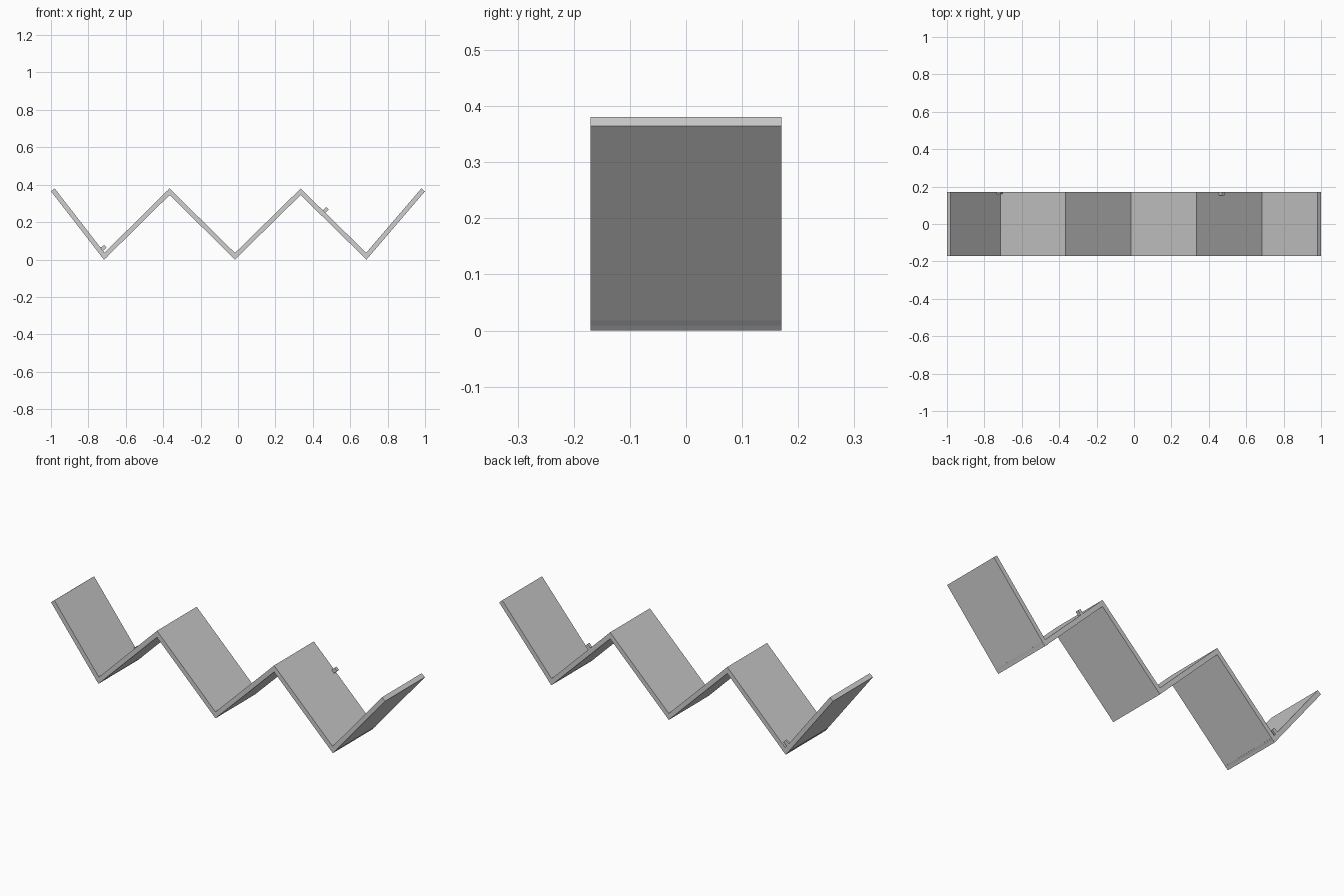
import bpy, math
from mathutils import Matrix, Vector

if "Cube" in bpy.data.objects:
    bpy.data.objects.remove(bpy.data.objects["Cube"])

T = 0.025      # panel thickness
HALF_W = 0.17  # half depth in y

grey = bpy.data.materials.new("light grey")
grey.diffuse_color = (0.62, 0.62, 0.62, 1)
grey.use_nodes = True
grey.node_tree.nodes["Principled BSDF"].inputs["Base Color"].default_value = grey.diffuse_color


def box(name, start, end, thick, y0, y1, offset=0.0):
    """Box running from start to end in the xz plane, shifted along its upward normal."""
    a, b = Vector((start[0], 0, start[1])), Vector((end[0], 0, end[1]))
    d = (b - a).normalized()
    n = Vector((-d.z, 0, d.x))
    c = (a + b) / 2 + n * offset + Vector((0, (y0 + y1) / 2, 0))
    bpy.ops.mesh.primitive_cube_add(size=1)
    ob = bpy.context.object
    ob.name = name
    size = Matrix.Diagonal(((b - a).length, y1 - y0, thick, 1))
    turn = Matrix.Rotation(-math.atan2(d.z, d.x), 4, 'Y')
    ob.data.transform(Matrix.Translation(c) @ turn @ size)
    ob.data.materials.append(grey)
    return ob


# Folded screen: six panels between alternating peaks and valleys
LOW, HIGH = 0.0177, 0.3623
corners = [(-0.99, 0.3725), (-0.715, LOW), (-0.366, HIGH), (-0.016, LOW),
           (0.335, HIGH), (0.686, LOW), (0.99, 0.3725)]
last = len(corners) - 2
for i in range(last + 1):
    a, b = Vector(corners[i]), Vector(corners[i + 1])
    d = (b - a).normalized() * T / 2
    # panels overlap at the folds, the free ends stay square
    box(f"panel_{i + 1}", a - (d if i > 0 else d * 0),
        b + (d if i < last else d * 0), T, -HALF_W, HALF_W)

# Small catches on the back edge of two panels
for name, i, along, y0 in (("catch_low", 0, 0.411, 0.16), ("catch_high", 4, 0.164, 0.153)):
    a, b = Vector(corners[i]), Vector(corners[i + 1])
    d = (b - a).normalized()
    box(name, a + d * (along - 0.01), a + d * (along + 0.01),
        0.026, y0, HALF_W, offset=0.024)
